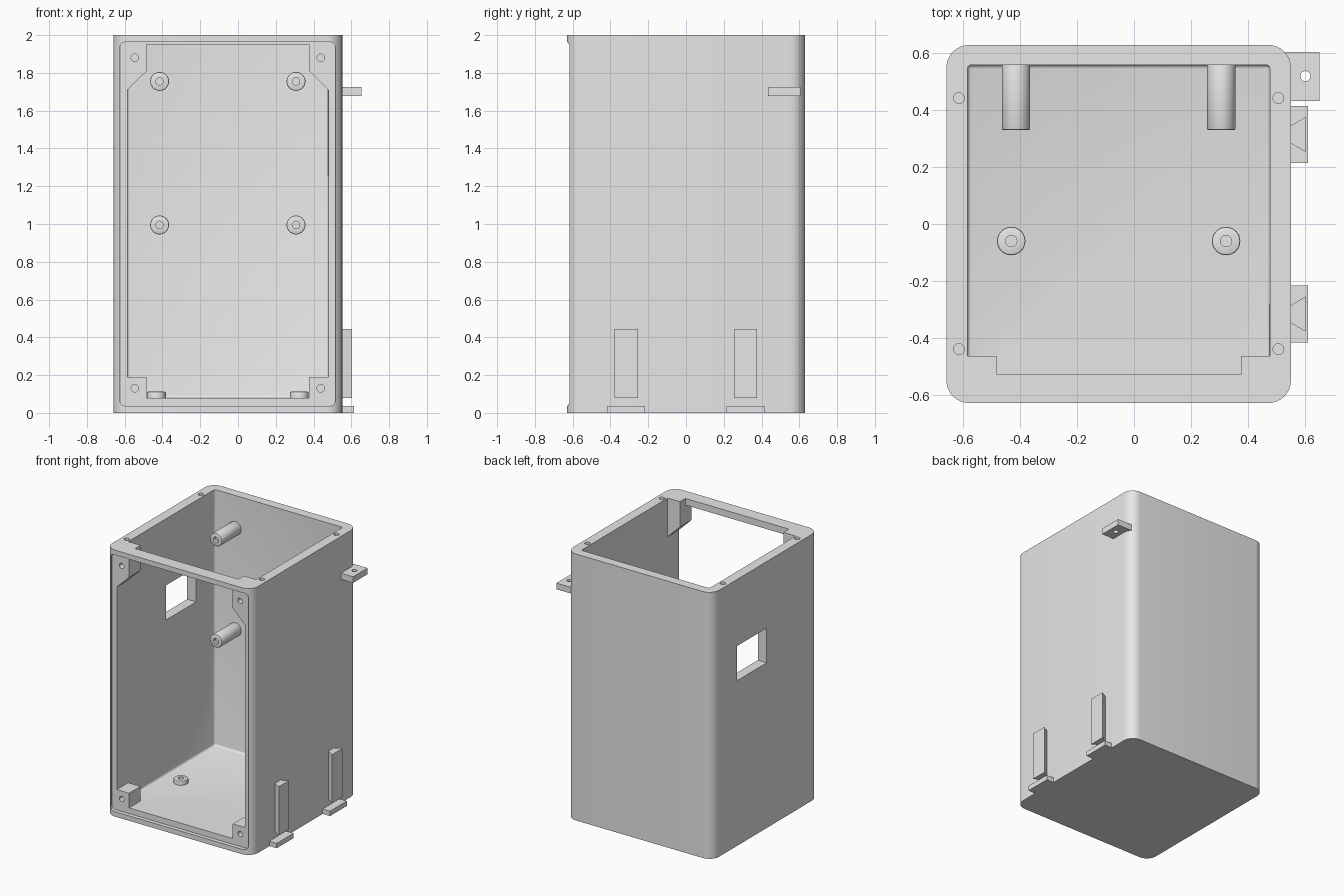
import bpy, bmesh, math
from mathutils import Vector

default = bpy.data.objects.get("Cube")
if default:
    bpy.data.objects.remove(default)

grey = bpy.data.materials.new("plain_grey")
grey.use_nodes = True
COLOUR = (0.8, 0.8, 0.8, 1)
grey.diffuse_color = COLOUR
grey.node_tree.nodes["Principled BSDF"].inputs["Base Color"].default_value = COLOUR

CX = -0.054          # mid-plane of the case
HALF, DEPTH, TOP = 0.606, 0.63, 2.0
INNER = 0.532        # half width of the cavity
BACK, FLOOR = 0.56, 0.08
RECESS = -0.60       # plane the front cover seats on
PLACE = {"X": lambda a, b, h: (h, a, b),
         "Y": lambda a, b, h: (a, h, b),
         "Z": lambda a, b, h: (a, b, h)}


def prism(name, profile, axis, lo, hi):
    """Extrude a closed 2D profile along an axis."""
    bm = bmesh.new()
    face = bm.faces.new([bm.verts.new(PLACE[axis](a, b, lo)) for a, b in profile])
    ext = bmesh.ops.extrude_face_region(bm, geom=[face])
    moved = [v for v in ext["geom"] if isinstance(v, bmesh.types.BMVert)]
    bmesh.ops.translate(bm, verts=moved, vec=Vector(PLACE[axis](0, 0, hi - lo)))
    bmesh.ops.recalc_face_normals(bm, faces=bm.faces)
    mesh = bpy.data.meshes.new(name)
    bm.to_mesh(mesh)
    bm.free()
    mesh.materials.append(grey)
    obj = bpy.data.objects.new(name, mesh)
    bpy.context.collection.objects.link(obj)
    return obj


def rect(a0, a1, b0, b1, r=0, steps=8):
    """Rectangle profile, with rounded corners when r is set."""
    if not r:
        return [(a0, b0), (a1, b0), (a1, b1), (a0, b1)]
    centres = [(a1 - r, b1 - r), (a0 + r, b1 - r), (a0 + r, b0 + r), (a1 - r, b0 + r)]
    return [(ca + r * math.cos(math.pi / 2 * (q + i / steps)),
             cb + r * math.sin(math.pi / 2 * (q + i / steps)))
            for q, (ca, cb) in enumerate(centres) for i in range(steps + 1)]


def circle(a, b, r, n=32):
    return [(a + r * math.cos(math.tau * i / n), b + r * math.sin(math.tau * i / n))
            for i in range(n)]


def apply_modifiers(obj):
    bpy.context.view_layer.update()
    deps = bpy.context.evaluated_depsgraph_get()
    old = obj.data
    obj.data = bpy.data.meshes.new_from_object(obj.evaluated_get(deps))
    obj.modifiers.clear()
    bpy.data.meshes.remove(old)


def combine(obj, tool, operation="DIFFERENCE"):
    mod = obj.modifiers.new(operation.lower(), "BOOLEAN")
    mod.operation, mod.solver, mod.object = operation, "EXACT", tool
    apply_modifiers(obj)
    bpy.data.objects.remove(tool)


def bevel(obj, width, segments):
    mod = obj.modifiers.new("bevel", "BEVEL")
    mod.width, mod.segments, mod.limit_method = width, segments, "ANGLE"
    apply_modifiers(obj)


def smooth(obj):
    bpy.ops.object.select_all(action="DESELECT")
    obj.select_set(True)
    bpy.context.view_layer.objects.active = obj
    bpy.ops.object.shade_smooth_by_angle(angle=math.radians(30))


# Case body, hollow with an open top and front
case = prism("case", rect(CX - HALF, CX + HALF, -DEPTH, DEPTH, 0.08), "Z", 0, TOP)
cavity = prism("cavity", rect(CX - INNER, CX + INNER, -0.53, BACK), "Z", FLOOR, 2.2)
bevel(cavity, 0.014, 3)
combine(case, cavity)
combine(case, prism("opening", rect(CX - INNER, CX + INNER, FLOOR, 1.95), "Y", -0.8, -0.5))

# Screw blocks in the four front corners
for s in (-1, 1):
    wall, edge, inside = CX + s * (INNER + 0.02), CX + s * INNER, CX + s * 0.43
    upper = [(wall, 1.71), (edge, 1.71), (inside, 1.81), (inside, TOP), (wall, TOP)]
    lower = rect(min(wall, inside), max(wall, inside), 0.05, 0.19)
    for profile in (upper, lower):
        combine(case, prism("block", profile, "Y", -0.61, -0.465), "UNION")

# Seat for the front cover
combine(case, prism("seat", rect(CX - 0.571, CX + 0.571, 0.037, 1.963, 0.03, 5),
                    "Y", -0.8, RECESS))

# Screw holes in the front corners and the top rim
for s in (-1, 1):
    for z in (0.13, 1.88):
        combine(case, prism("hole", circle(CX + s * 0.492, z, 0.02, 20), "Y", -0.7, -0.5))
    for y in (-0.44, 0.443):
        combine(case, prism("hole", circle(CX + s * 0.562, y, 0.019, 20), "Z", 1.85, 2.1))

# Window through the right wall
combine(case, prism("window", rect(-0.015, 0.34, 1.24, 1.50), "X", -0.8, -0.5))
smooth(case)


def standoff(name, a, b, axis, lo, hi, tip):
    """Round post with a screw hole in its free end."""
    post = prism(name, circle(a, b, 0.05), axis, lo, hi)
    bevel(post, 0.006, 2)
    combine(post, prism("hole", circle(a, b, 0.02, 20), axis, tip - 0.024, tip + 0.024))
    smooth(post)


# Board standoffs on the back wall and the floor
for side, s in (("right", -1), ("left", 1)):
    for level, z in (("lower", 0.995), ("upper", 1.755)):
        standoff(f"{side}_{level}_standoff", CX + s * 0.361, z, "Y", 0.33, BACK + 0.02, 0.33)
    standoff(f"{side}_floor_standoff", CX + s * 0.378, -0.06, "Z", FLOOR - 0.03, 0.112, 0.112)

# Dovetail rails with foot stops on the left wall
SIDE = CX + HALF
for name, y in (("front", -0.317), ("back", 0.315)):
    rail = [(SIDE - 0.01, y - 0.025), (0.604, y - 0.062),
            (0.604, y + 0.062), (SIDE - 0.01, y + 0.025)]
    prism(f"{name}_dovetail_rail", rail, "Z", 0.08, 0.445)
    prism(f"{name}_foot_stop", rect(SIDE - 0.02, 0.613, y - 0.1, y + 0.1), "Z", 0, 0.037)

# Mounting ear on the left wall
ear = prism("mounting_ear", rect(0.51, 0.653, 0.433, 0.605), "Z", 1.678, 1.724)
combine(ear, prism("hole", circle(0.603, 0.52, 0.018, 20), "Z", 1.6, 1.8))
smooth(ear)
